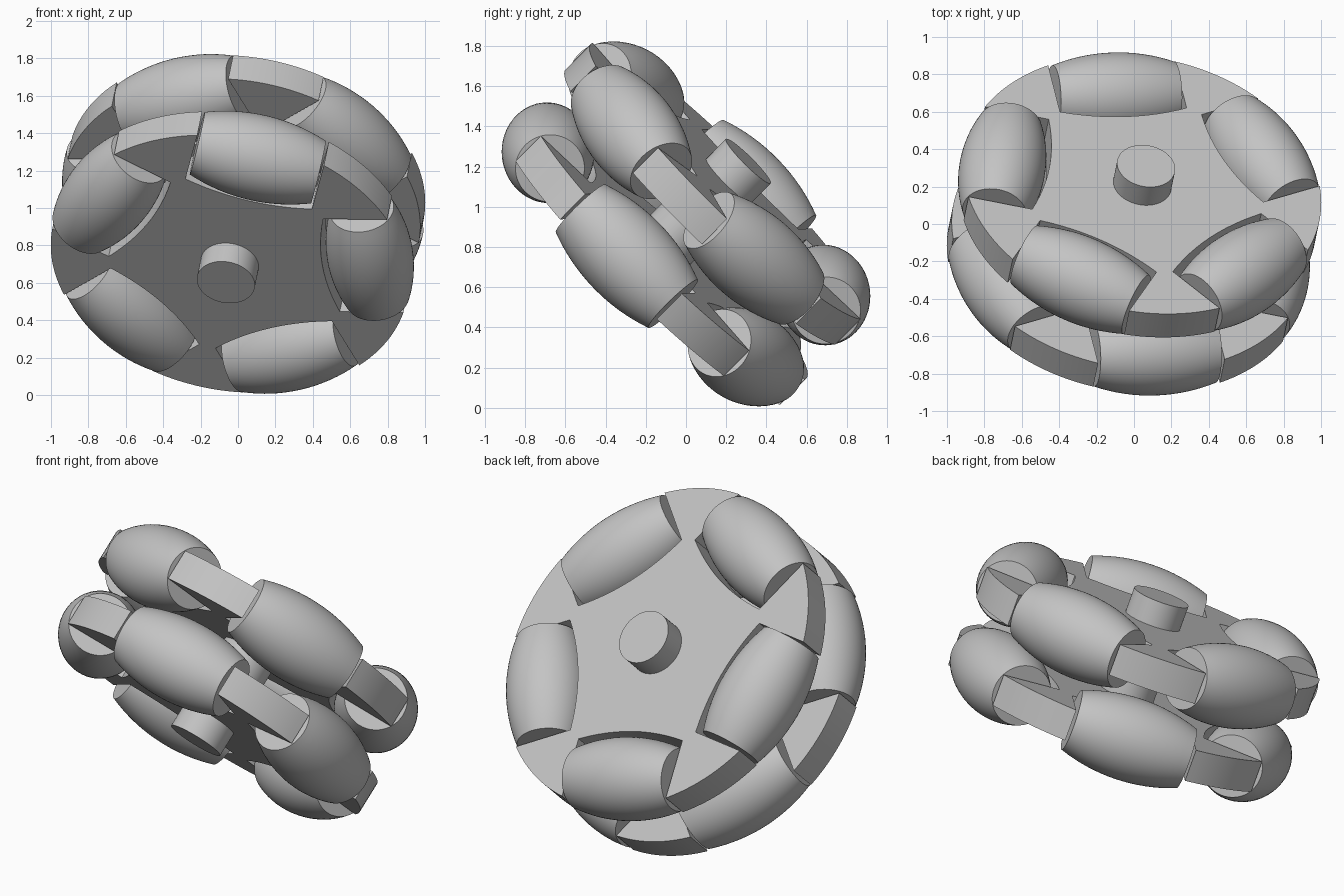
import bpy
import bmesh
import math
from mathutils import Matrix, Vector

cube = bpy.data.objects.get("Cube")
if cube:
    bpy.data.objects.remove(cube, do_unlink=True)

# Main dimensions
ROLLERS = 5
STEP = math.tau / ROLLERS
WHEEL_R = 0.98       # rolling circle of the barrels
DISC_R = 0.967
DISC_T = 0.18
WHEEL_Z = 0.215      # distance of each wheel from the middle
PITCH_R = 0.75       # radius of the roller centres
ROLLER_H = 0.333     # half length of a roller
SLOT_H = 0.348       # half length of a slot
HUB_R = 0.157
HUB_LENGTH = 0.89

# Tilted frame: local z is the wheel axis, local x points at the first roller
axis = Vector((0.146, 0.697, 0.702)).normalized()
first = Vector((0.183, -0.717, 0.673))
first = (first - axis * first.dot(axis)).normalized()
FRAME = Matrix((first, axis.cross(first), axis)).transposed().to_4x4()
FRAME.translation = (0, 0, 0.915)

grey = bpy.data.materials.new("plain grey")
grey.use_nodes = True
grey.diffuse_color = (0.55, 0.55, 0.55, 1)
grey.node_tree.nodes["Principled BSDF"].inputs["Base Color"].default_value = (0.55, 0.55, 0.55, 1)


def add_part(name, bm, local):
    bmesh.ops.recalc_face_normals(bm, faces=bm.faces)
    mesh = bpy.data.meshes.new(name)
    bm.to_mesh(mesh)
    bm.free()
    mesh.materials.append(grey)
    obj = bpy.data.objects.new(name, mesh)
    bpy.context.collection.objects.link(obj)
    obj.matrix_world = FRAME @ local
    bpy.ops.object.select_all(action='DESELECT')
    obj.select_set(True)
    bpy.context.view_layer.objects.active = obj
    bpy.ops.object.shade_smooth_by_angle(angle=math.radians(30))
    return obj


def barrel():
    # Arc of the rolling circle spun around the roller's own axis (y)
    bm = bmesh.new()
    n = 16
    ys = [ROLLER_H * (2 * i / n - 1) for i in range(n + 1)]
    profile = [(math.sqrt(WHEEL_R ** 2 - y * y) - PITCH_R, y) for y in ys]
    profile = [(0, -ROLLER_H)] + profile + [(0, ROLLER_H)]
    verts = [bm.verts.new((x, y, 0)) for x, y in profile]
    edges = [bm.edges.new(pair) for pair in zip(verts, verts[1:])]
    bmesh.ops.spin(bm, geom=verts + edges, cent=(0, 0, 0), axis=(0, 1, 0),
                   angle=math.tau, steps=64, use_duplicate=False)
    bmesh.ops.remove_doubles(bm, verts=bm.verts, dist=0.0001)
    return bm


def slotted_disc():
    # Outline made of one slot and one rim arc per roller, then extruded
    edge_angle = math.asin(SLOT_H / DISC_R)
    outline = []
    for k in range(ROLLERS):
        sector = []
        for i in range(13):
            t = i / 6 - 1
            sector.append(Vector((0.505 + 0.05 * t * t, SLOT_H * t, 0)))
        for i in range(13):
            a = edge_angle + (STEP - 2 * edge_angle) * i / 12
            sector.append(Vector((DISC_R * math.cos(a), DISC_R * math.sin(a), 0)))
        turn = Matrix.Rotation(k * STEP, 3, 'Z')
        outline += [turn @ p for p in sector]
    bm = bmesh.new()
    face = bm.faces.new([bm.verts.new(p - Vector((0, 0, DISC_T / 2))) for p in outline])
    result = bmesh.ops.extrude_face_region(bm, geom=[face], use_keep_orig=True)
    top = [g for g in result["geom"] if isinstance(g, bmesh.types.BMVert)]
    bmesh.ops.translate(bm, verts=top, vec=(0, 0, DISC_T))
    return bm


# Two wheels, staggered by half a turn
for label, height, phase in (("lower", -WHEEL_Z, 0), ("upper", WHEEL_Z, math.pi)):
    place = Matrix.Translation((0, 0, height)) @ Matrix.Rotation(phase, 4, 'Z')
    add_part(label + "_disc", slotted_disc(), place)
    for k in range(ROLLERS):
        spot = Matrix.Rotation(k * STEP, 4, 'Z') @ Matrix.Translation((PITCH_R, 0, 0))
        add_part(f"{label}_roller_{k + 1}", barrel(), place @ spot)

# Hub shaft through both wheels
hub = bmesh.new()
bmesh.ops.create_cone(hub, cap_ends=True, segments=64, radius1=HUB_R,
                      radius2=HUB_R, depth=HUB_LENGTH)
add_part("hub_shaft", hub, Matrix.Identity(4))
